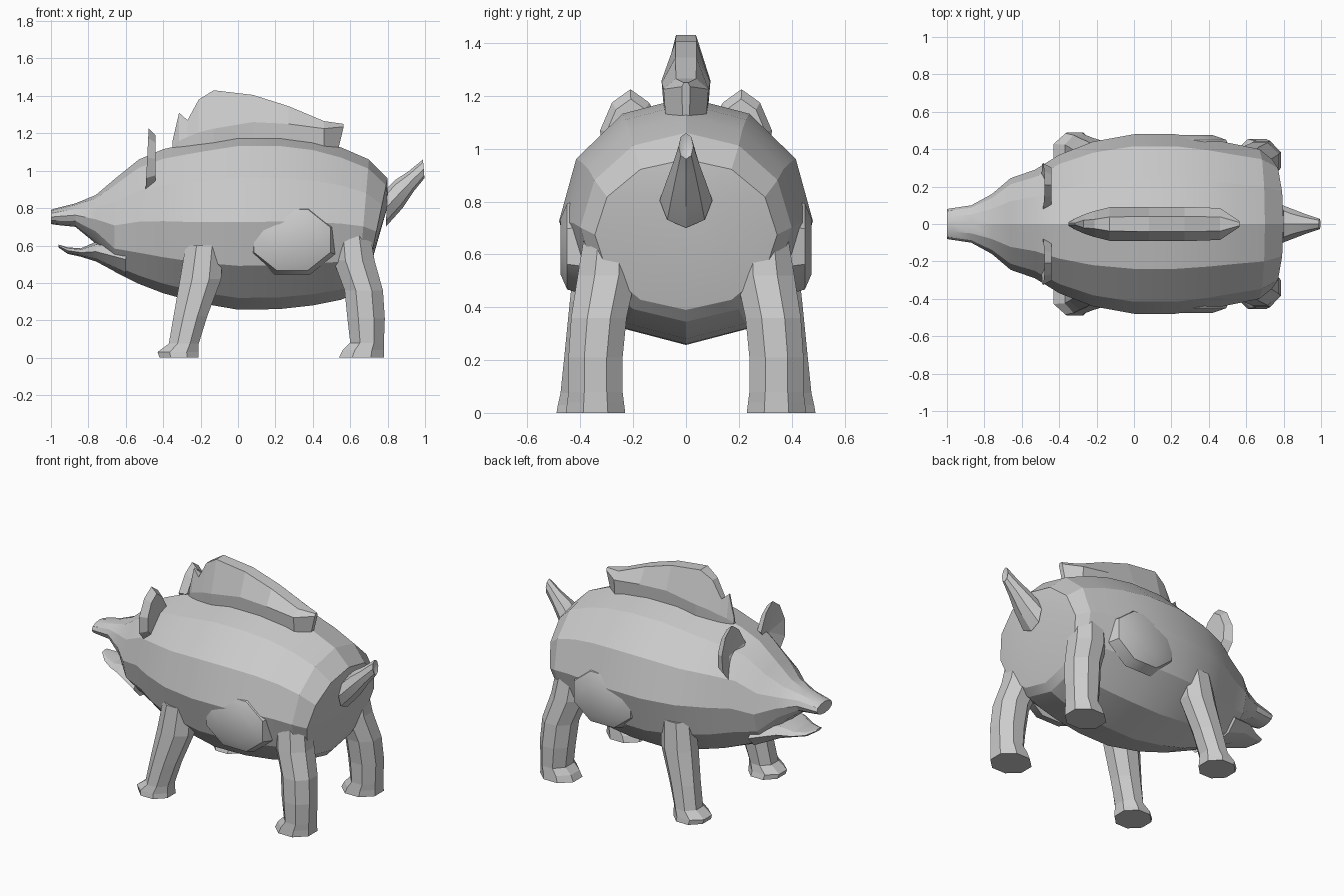
import bpy, bmesh
from math import sin, cos, pi, radians

if "Cube" in bpy.data.objects:
    bpy.data.objects.remove(bpy.data.objects["Cube"])


def finish(name, bm, mirror=False, smooth=0):
    bmesh.ops.recalc_face_normals(bm, faces=bm.faces[:])
    me = bpy.data.meshes.new(name)
    bm.to_mesh(me)
    bm.free()
    ob = bpy.data.objects.new(name, me)
    bpy.context.collection.objects.link(ob)
    if mirror:
        m = ob.modifiers.new("mirror", 'MIRROR')
        m.use_axis = (False, True, False)
        m.use_mirror_merge = False
    if smooth:
        bpy.ops.object.select_all(action='DESELECT')
        ob.select_set(True)
        bpy.context.view_layer.objects.active = ob
        bpy.ops.object.shade_smooth_by_angle(angle=radians(smooth))
    return ob


def loft(name, rings, mirror=False, smooth=0, apex=None):
    """Skin a list of point rings; close the ends (the last one to an apex if given)."""
    bm = bmesh.new()
    rows = [[bm.verts.new(p) for p in r] for r in rings]
    n = len(rows[0])
    for a, b in zip(rows, rows[1:]):
        for i in range(n):
            j = (i + 1) % n
            bm.faces.new((a[i], a[j], b[j], b[i]))
    bm.faces.new(rows[0])
    if apex:
        tip = bm.verts.new(apex)
        for i in range(n):
            bm.faces.new((rows[-1][i], rows[-1][(i + 1) % n], tip))
    else:
        bm.faces.new(rows[-1])
    return finish(name, bm, mirror, smooth)


def cross_ring(x, hw, zb, zt, tilt=0, n=12):
    """Upright oval ring across the body; tilt moves the top back and the bottom forward."""
    c, h = (zb + zt) / 2, (zt - zb) / 2
    return [(x + tilt * sin(2 * pi * i / n), hw * cos(2 * pi * i / n),
             c + h * sin(2 * pi * i / n)) for i in range(n)]


def floor_ring(x0, x1, y0, y1, z, slope=0, n=8):
    """Level octagon inside a rectangle, for leg sections."""
    k = 1 / cos(pi / n)
    pts = []
    for i in range(n):
        a = 2 * pi * (i + .5) / n
        u, v = k * cos(a), k * sin(a)
        pts.append(((x0 + x1) / 2 + u * (x1 - x0) / 2,
                    (y0 + y1) / 2 + v * (y1 - y0) / 2, z + slope * u))
    return pts


# body, head and upper snout in one skin
body = [(-1.0, .08, .715, .79), (-.97, .085, .71, .80), (-.87, .10, .70, .825),
        (-.76, .16, .61, .87), (-.66, .245, .46, .955), (-.53, .29, .395, 1.06),
        (-.40, .37, .345, 1.115), (-.22, .44, .295, 1.155), (0, .48, .257, 1.195),
        (.22, .48, .26, 1.195), (.40, .455, .28, 1.17), (.55, .425, .31, 1.125),
        (.67, .40, .345, 1.06, .03), (.74, .345, .39, .96, .06)]
loft("body", [cross_ring(*s) for s in body], smooth=20, apex=(.80, 0, .81))

# lower jaw
jaw = [(-.96, .03, .59, .605), (-.91, .075, .555, .59), (-.84, .115, .54, .585),
       (-.76, .16, .515, .62), (-.60, .22, .43, .62)]
loft("lower_jaw", [cross_ring(*s, n=8) for s in jaw], smooth=20)

# legs
front = [(-.42, -.21, .28, .49, 0), (-.43, -.21, .29, .485, .03), (-.37, -.21, .30, .475, .075),
         (-.345, -.165, .29, .46, .22), (-.31, -.09, .26, .44, .42), (-.28, -.08, .26, .42, .60)]
loft("front_leg", [floor_ring(*s) for s in front], mirror=True)
hind = [(.54, .78, .23, .455, 0), (.56, .78, .235, .45, .04), (.60, .78, .24, .445, .08),
        (.585, .785, .24, .445, .21), (.57, .775, .225, .435, .36),
        (.51, .73, .19, .41, .52), (.50, .70, .20, .38, .70)]
loft("hind_leg", [floor_ring(*s) for s in hind], mirror=True)

# flat haunch bulge
haunch = [[(.29 + r * cos(pi * (i + .5) / 4), y, .63 + .8 * r * sin(pi * (i + .5) / 4))
           for i in range(8)] for y, r in ((.38, .25), (.45, .22), (.476, .14))]
loft("haunch", haunch, mirror=True, smooth=40)

# bristle mane: base, belt and crest along the back
mane = [(-.35, .008, .004, 1.10, 1.13, 1.16), (-.315, .03, .005, 1.10, 1.16, 1.31),
        (-.27, .05, .02, 1.10, 1.18, 1.27), (-.21, .07, .025, 1.10, 1.205, 1.38),
        (-.13, .09, .038, 1.12, 1.225, 1.43), (.08, .092, .04, 1.15, 1.26, 1.405),
        (.27, .092, .04, 1.14, 1.25, 1.345), (.46, .085, .038, 1.11, 1.225, 1.265),
        (.565, .015, .008, 1.11, 1.235, 1.25)]
rings = []
for x, w, t, zb, zm, zt in mane:
    xb = x - .03 if x > .5 else x
    rings.append([(xb, -w * .9, zb), (x, -w, zm), (x, -t, zt),
                  (x, t, zt), (x, w, zm), (xb, w * .9, zb)])
loft("mane", rings)

# ears: leaf outline with a hollow front
outline = [(.21, 1.225), (.28, 1.175), (.325, 1.07), (.32, .96), (.25, .88),
           (.15, .96), (.08, 1.07), (.14, 1.175)]
bm = bmesh.new()
rim = [bm.verts.new((-.495 + .05 * (z - .88), y, z)) for y, z in outline]
back = [bm.verts.new((-.44, .205 + (y - .205) * .8, 1.04 + (z - 1.04) * .8)) for y, z in outline]
hollow = bm.verts.new((-.455, .205, 1.02))
for i in range(8):
    j = (i + 1) % 8
    bm.faces.new((rim[i], rim[j], back[j], back[i]))
    bm.faces.new((rim[i], rim[j], hollow))
bm.faces.new(back)
finish("ear", bm, mirror=True)

# tail
tail = [(.795, .10, .70, .91, .005), (.86, .075, .80, .95, -.02),
        (.925, .05, .89, .995, -.015), (.993, .028, .96, 1.06, -.004)]
loft("tail", [cross_ring(*s, n=8) for s in tail], smooth=30, apex=(.975, 0, 1.0))
